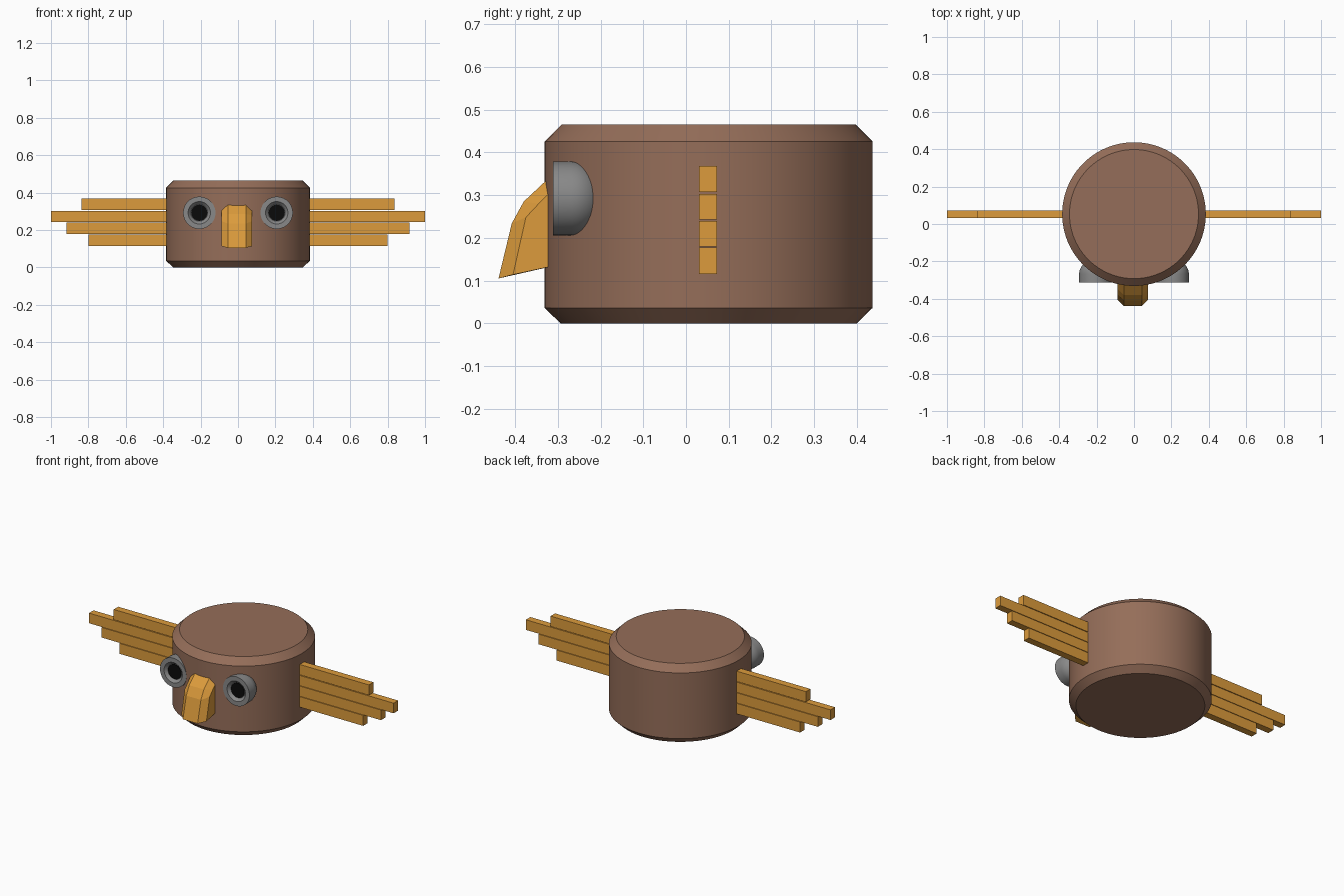
import bpy, bmesh, math

if "Cube" in bpy.data.objects:
    bpy.data.objects.remove(bpy.data.objects["Cube"])

def material(name, rgb):
    m = bpy.data.materials.new(name)
    m.diffuse_color = (*rgb, 1)
    m.use_nodes = True
    m.node_tree.nodes["Principled BSDF"].inputs["Base Color"].default_value = m.diffuse_color
    return m

BROWN = material("brown", (0.30, 0.155, 0.10))
ORANGE = material("orange", (0.72, 0.33, 0.045))
GREY = material("grey", (0.25, 0.25, 0.25))
BLACK = material("black", (0.003, 0.003, 0.003))

def finish(name, bm, mat, smooth=False):
    bmesh.ops.remove_doubles(bm, verts=bm.verts, dist=1e-5)
    bmesh.ops.recalc_face_normals(bm, faces=bm.faces)
    me = bpy.data.meshes.new(name)
    bm.to_mesh(me)
    bm.free()
    me.materials.append(mat)
    ob = bpy.data.objects.new(name, me)
    bpy.context.collection.objects.link(ob)
    if smooth:
        bpy.ops.object.select_all(action='DESELECT')
        ob.select_set(True)
        bpy.context.view_layer.objects.active = ob
        bpy.ops.object.shade_smooth_by_angle(angle=math.radians(30))
    return ob

def lathe(name, profile, mat, loc, steps, forward=False):
    """Revolve (radius, height) points about z, or about y when forward."""
    bm = bmesh.new()
    vs = [bm.verts.new((r, h, 0) if forward else (r, 0, h)) for r, h in profile]
    es = [bm.edges.new(p) for p in zip(vs, vs[1:])]
    bmesh.ops.spin(bm, geom=vs + es, cent=(0, 0, 0), angle=2 * math.pi, steps=steps,
                   axis=(0, 1, 0) if forward else (0, 0, 1))
    ob = finish(name, bm, mat, True)
    ob.location = loc
    return ob

# Round body with chamfered rims
lathe("body", [(0, 0), (0.347, 0), (0.384, 0.036), (0.384, 0.426), (0.345, 0.465), (0, 0.465)],
      BROWN, (0, 0.053, 0), 96)

# Eyes: domed back, ring front with a recessed black pupil
dome = [(0.0865 * math.cos(a), -0.268 + 0.078 * math.sin(a))
        for a in [i * math.pi / 20 for i in range(10)]] + [(0, -0.19)]
shell = [(0, -0.295), (0.045, -0.295), (0.060, -0.312), (0.0865, -0.312)] + dome
pupil = [(0, -0.299), (0.043, -0.299), (0.043, -0.29), (0, -0.29)]
for side, s in (("left", -1), ("right", 1)):
    lathe(side + "_eye", shell, GREY, (s * 0.207, 0, 0.2925), 40, True)
    lathe(side + "_pupil", pupil, BLACK, (s * 0.207, 0, 0.2925), 40, True)

# Beak: chamfered cross-section lofted down a curved front
outer = [(-0.28, 0.379), (-0.38, 0.285), (-0.408, 0.234), (-0.439, 0.105)]
inner = [(-0.28, 0.345), (-0.345, 0.280), (-0.375, 0.248), (-0.405, 0.114)]
back = [(-0.28, 0.330), (-0.28, 0.280), (-0.28, 0.248), (-0.28, 0.141)]
bm = bmesh.new()
rings = []
for o, i, b in zip(outer, inner, back):
    pts = [(-0.082, *b), (-0.082, *i), (-0.048, *o), (0.048, *o), (0.082, *i), (0.082, *b)]
    rings.append([bm.verts.new(p) for p in pts])
for r0, r1 in zip(rings, rings[1:]):
    for k in range(6):
        j = (k + 1) % 6
        bm.faces.new((r0[k], r0[j], r1[j], r1[k]))
bm.faces.new(rings[0])
bm.faces.new(rings[-1])
beak = finish("beak", bm, ORANGE)
beak.location.x = -0.006

# Wings: four stacked slats on each side
slats = [(0.115, 0.177, 0.80), (0.180, 0.240, 0.917), (0.243, 0.303, 1.0), (0.307, 0.368, 0.838)]
for side, s in (("left", -1), ("right", 1)):
    for n, (z0, z1, tip) in enumerate(slats, 1):
        root = 0.35
        bm = bmesh.new()
        bmesh.ops.create_cube(bm, size=1)
        bmesh.ops.scale(bm, vec=(tip - root, 0.042, z1 - z0), verts=bm.verts)
        bmesh.ops.translate(bm, vec=(s * (tip + root) / 2, 0.052, (z0 + z1) / 2), verts=bm.verts)
        finish(f"{side}_wing_feather_{n}", bm, ORANGE)
